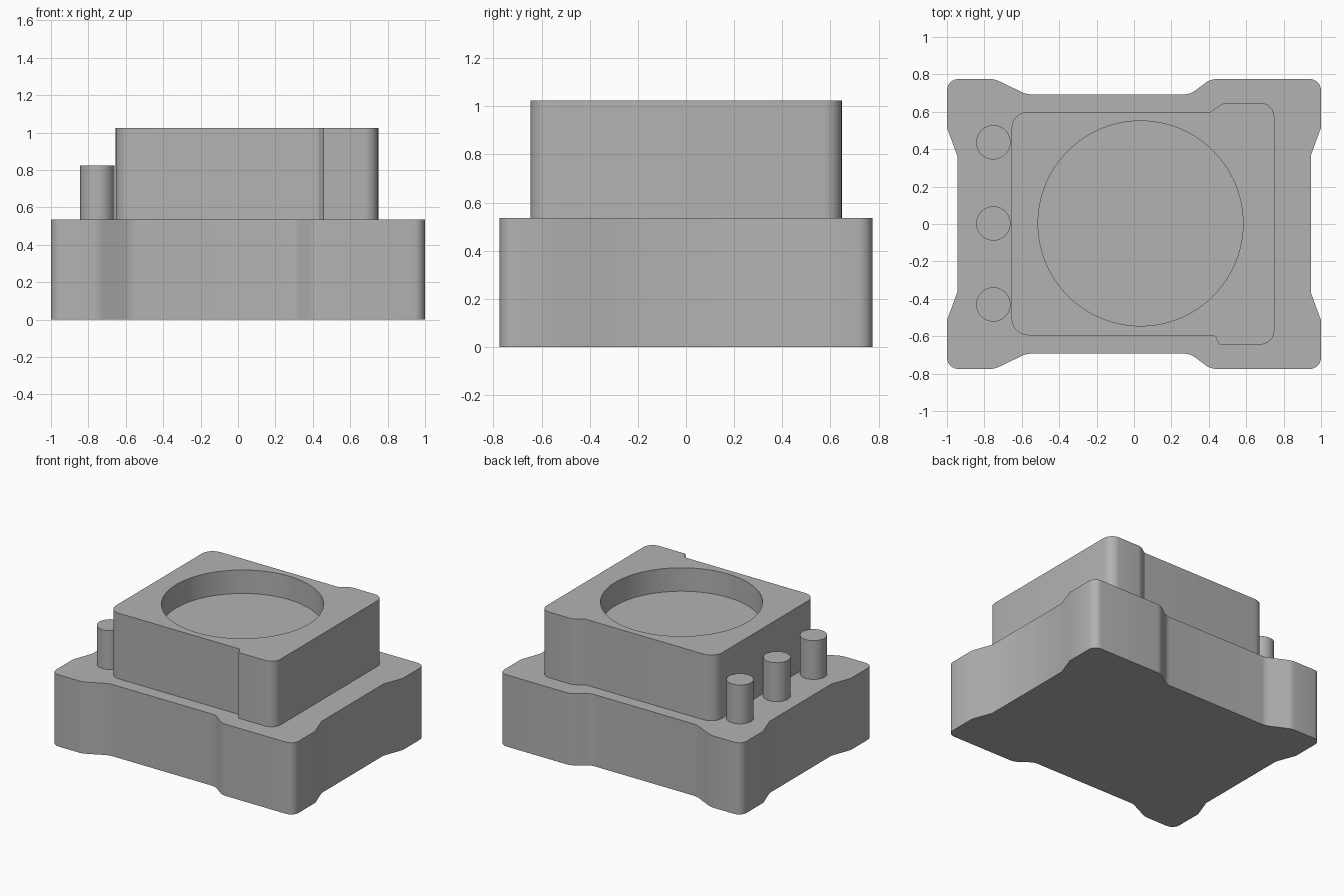
import bpy
import bmesh
import math
from mathutils import Vector

if "Cube" in bpy.data.objects:
    bpy.data.objects.remove(bpy.data.objects["Cube"])

grey = bpy.data.materials.new("plain grey")
GREY = (0.45, 0.45, 0.45, 1)
grey.diffuse_color = GREY
grey.use_nodes = True
grey.node_tree.nodes["Principled BSDF"].inputs["Base Color"].default_value = GREY


def fillet(outline, steps=6):
    """Round each (x, y, radius) corner of a closed outline with a true arc."""
    result = []
    for i, (x, y, r) in enumerate(outline):
        p = Vector((x, y))
        if r == 0:
            result.append(p)
            continue
        a = (Vector(outline[i - 1][:2]) - p).normalized()
        b = (Vector(outline[(i + 1) % len(outline)][:2]) - p).normalized()
        half = a.angle(b) / 2
        centre = p + (a + b).normalized() * (r / math.sin(half))
        start = p + a * (r / math.tan(half)) - centre
        sweep = start.angle_signed(p + b * (r / math.tan(half)) - centre)
        for k in range(steps + 1):
            t = -sweep * k / steps
            c, s = math.cos(t), math.sin(t)
            result.append(centre + Vector((start.x * c - start.y * s,
                                           start.x * s + start.y * c)))
    return result


def prism(name, points, bottom, top):
    """Extrude an anticlockwise outline between two heights."""
    bm = bmesh.new()
    face = bm.faces.new([bm.verts.new((p[0], p[1], bottom)) for p in points])
    ext = bmesh.ops.extrude_face_region(bm, geom=[face], use_keep_orig=True)
    verts = [g for g in ext["geom"] if isinstance(g, bmesh.types.BMVert)]
    bmesh.ops.translate(bm, verts=verts, vec=(0, 0, top - bottom))
    bmesh.ops.recalc_face_normals(bm, faces=bm.faces)
    mesh = bpy.data.meshes.new(name)
    bm.to_mesh(mesh)
    bm.free()
    obj = bpy.data.objects.new(name, mesh)
    bpy.context.collection.objects.link(obj)
    mesh.materials.append(grey)
    return obj


def circle(x, y, r, n):
    return [(x + r * math.cos(math.tau * i / n), y + r * math.sin(math.tau * i / n))
            for i in range(n)]


def smooth(obj):
    bpy.ops.object.select_all(action="DESELECT")
    obj.select_set(True)
    bpy.context.view_layer.objects.active = obj
    bpy.ops.object.shade_smooth_by_angle(angle=math.radians(30))


# Base plate: front half of the outline, mirrored to the back
front_half = [
    (-0.945, -0.365, 0), (-1, -0.515, 0), (-1, -0.775, 0.06),
    (-0.745, -0.775, 0.12), (-0.575, -0.693, 0.12),
    (0.30, -0.693, 0.1), (0.41, -0.775, 0.1),
    (1, -0.775, 0.06), (1, -0.515, 0), (0.945, -0.365, 0),
]
back_half = [(x, -y, r) for x, y, r in reversed(front_half)]
base = prism("base", fillet(front_half + back_half), 0, 0.535)
smooth(base)

# Upper housing with a wider section at its left end
housing = prism("housing", fillet([
    (-0.655, -0.595, 0.09), (0.43, -0.595, 0.02), (0.457, -0.645, 0),
    (0.75, -0.645, 0.075), (0.75, 0.648, 0.075), (0.48, 0.648, 0.08),
    (0.41, 0.6, 0.01), (-0.655, 0.6, 0.09),
]), 0.535, 1.025)

# Round recess cut into the housing top
cutter = prism("recess_cutter", circle(0.035, 0.003, 0.548, 96), 0.85, 1.2)
cut = housing.modifiers.new("recess", "BOOLEAN")
cut.operation = "DIFFERENCE"
cut.solver = "EXACT"
cut.object = cutter
bpy.ops.object.select_all(action="DESELECT")
housing.select_set(True)
bpy.context.view_layer.objects.active = housing
bpy.ops.object.modifier_apply(modifier="recess")
bpy.data.objects.remove(cutter)
smooth(housing)

# Row of three pegs beside the housing
for name, y in (("front", -0.43), ("middle", 0.003), ("back", 0.437)):
    smooth(prism(name + "_peg", circle(-0.752, y, 0.092, 40), 0.535, 0.825))
